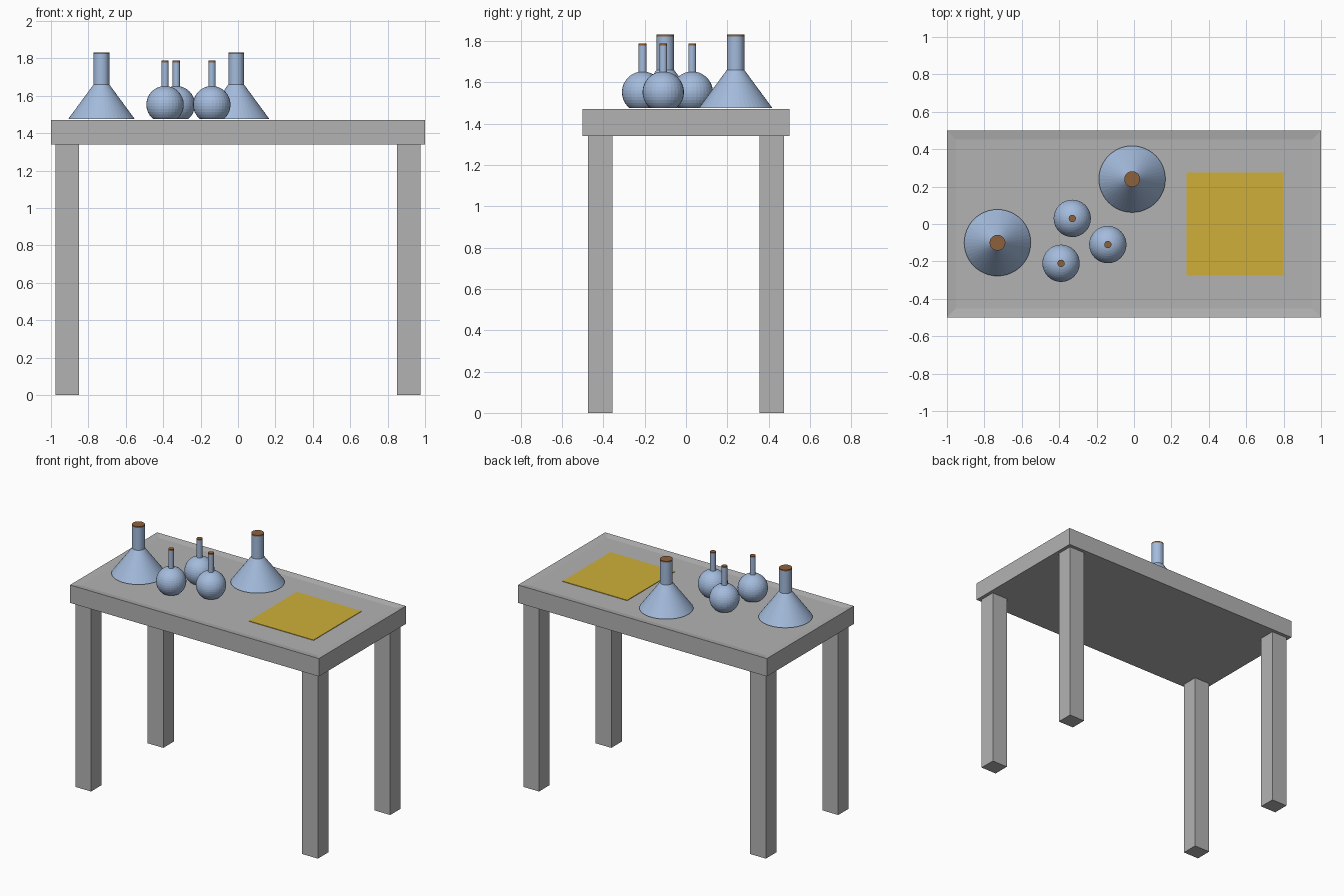
import bpy, bmesh, math

cube = bpy.data.objects.get("Cube")
if cube:
    bpy.data.objects.remove(cube, do_unlink=True)


def material(name, rgb):
    m = bpy.data.materials.new(name)
    m.use_nodes = True
    m.diffuse_color = (*rgb, 1)
    m.node_tree.nodes["Principled BSDF"].inputs["Base Color"].default_value = (*rgb, 1)
    return m


GREY = material("grey", (0.45, 0.45, 0.45))
BLUE = material("glass blue", (0.37, 0.50, 0.72))
BROWN = material("cork brown", (0.27, 0.12, 0.045))
YELLOW = material("paper yellow", (0.62, 0.43, 0.04))


def finish(bm, name, mats):
    bmesh.ops.recalc_face_normals(bm, faces=bm.faces)
    mesh = bpy.data.meshes.new(name)
    bm.to_mesh(mesh)
    bm.free()
    for m in mats:
        mesh.materials.append(m)
    ob = bpy.data.objects.new(name, mesh)
    bpy.context.collection.objects.link(ob)
    return ob


def box(name, low, high, mat, dish=None):
    bm = bmesh.new()
    bmesh.ops.create_cube(bm, size=1)
    for v in bm.verts:
        v.co = [(a + b) / 2 + c * (b - a) for a, b, c in zip(low, high, v.co)]
    if dish:
        bm.normal_update()
        top = max(bm.faces, key=lambda f: f.normal.z)
        bmesh.ops.inset_region(bm, faces=[top], thickness=dish[0], depth=-dish[1])
    return finish(bm, name, [mat])


def flask(name, x, y, profile, segments=32):
    """Lathe a closed profile; the last ring step and lid become the cork."""
    bm = bmesh.new()
    rings = [[bm.verts.new((x + r * math.cos(2 * math.pi * i / segments),
                            y + r * math.sin(2 * math.pi * i / segments), z))
              for i in range(segments)] for r, z in profile]
    bm.faces.new(rings[0])
    for low, high in zip(rings, rings[1:]):
        for i in range(segments):
            j = (i + 1) % segments
            f = bm.faces.new((low[i], low[j], high[j], high[i]))
            f.material_index = int(high is rings[-1])
    bm.faces.new(rings[-1]).material_index = 1
    return finish(bm, name, [BLUE, BROWN])


# Table: shallow dished top and four square legs
TOP = 1.47
box("table_top", (-1, -0.5, 1.34), (1, 0.5, TOP), GREY, dish=(0.07, 0.008))
for sx, side in ((1, "left"), (-1, "right")):
    for sy, end in ((-1, "front"), (1, "back")):
        cx, cy = sx * 0.912, sy * 0.415
        box(f"{end}_{side}_leg", (cx - 0.063, cy - 0.06, 0),
            (cx + 0.063, cy + 0.06, 1.34), GREY)

# Paper sheet lying on the top
box("paper", (0.28, -0.275, TOP - 0.008), (0.8, 0.275, TOP - 0.004), YELLOW)

# Conical flasks with corks
BASE = 1.475
cone = [(0.178, BASE), (0.042, 1.66), (0.042, 1.822), (0.042, 1.832)]
for name, x, y in (("right", -0.73, -0.10), ("back", -0.01, 0.24)):
    flask(f"{name}_conical_flask", x, y, cone, 48)

# Round flasks: a sphere with a cut-off base, thin neck and cork
R, MID, NECK = 0.1, 1.552, 0.019
start, end = math.asin((BASE - MID) / R), math.acos(NECK / R)
angles = [start + (end - start) * i / 14 for i in range(15)]
globe = [(R * math.cos(a), MID + R * math.sin(a)) for a in angles]
globe += [(NECK, 1.778), (NECK, 1.787)]
for name, x, y in (("front", -0.39, -0.21), ("middle", -0.33, 0.03), ("left", -0.14, -0.11)):
    flask(f"{name}_round_flask", x, y, globe)
